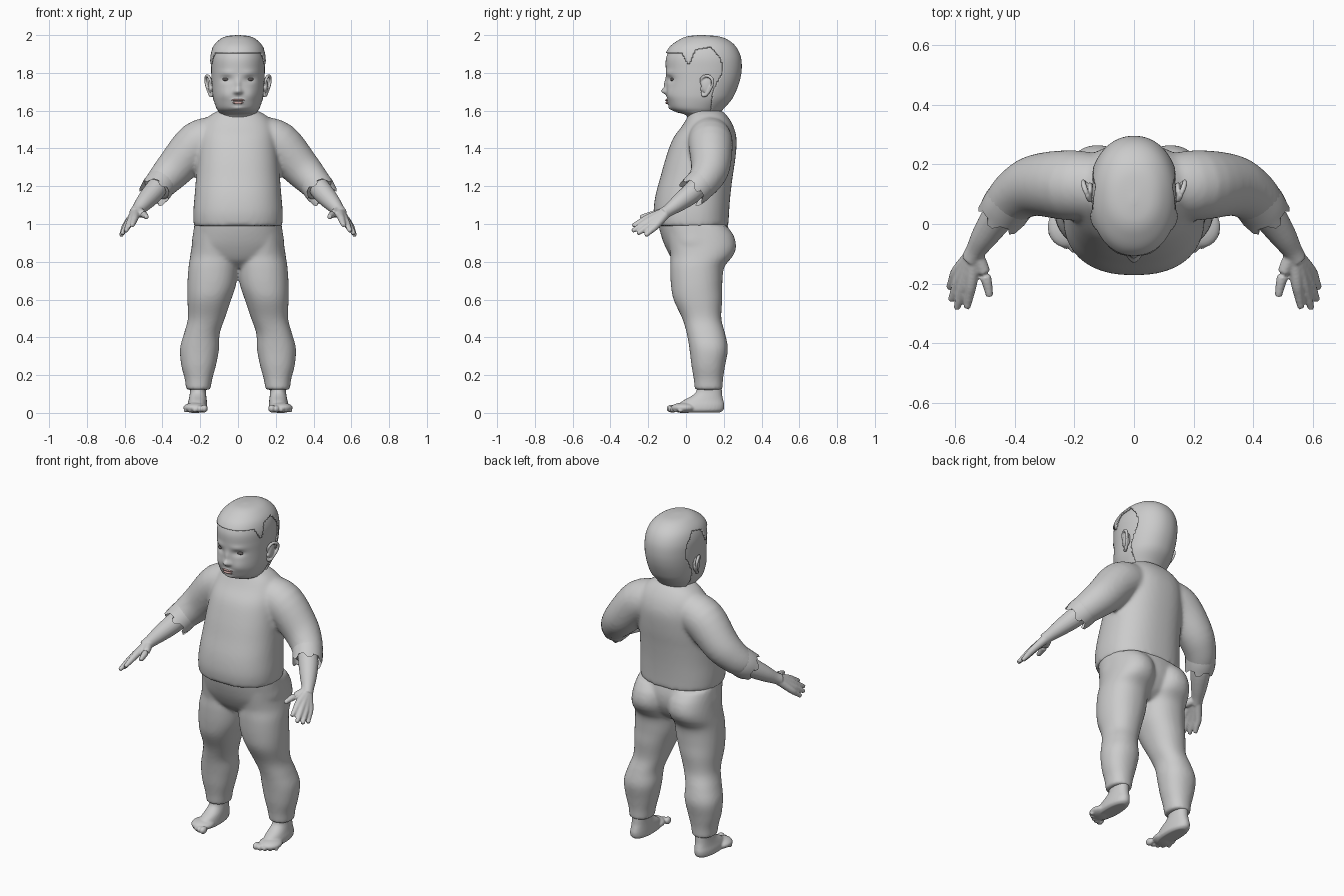
import bpy, bmesh
from math import cos, sin, pi, exp
from mathutils import Vector, Matrix


def spline(rows, steps):
    """Smooth Catmull-Rom resampling of rows of numbers."""
    out = []
    for i in range(len(rows) - 1):
        a, b, c, d = (rows[min(max(i + k, 0), len(rows) - 1)] for k in (-1, 0, 1, 2))
        for s in range(steps):
            t = s / steps
            out.append([.5 * (2 * q + (r - p) * t + (2 * p - 5 * q + 4 * r - w) * t * t
                              + (3 * q - p - 3 * r + w) * t ** 3)
                        for p, q, r, w in zip(a, b, c, d)])
    return out + [list(rows[-1])]


def skin(bm, rings, caps=True):
    vs = [[bm.verts.new(p) for p in r] for r in rings]
    n = len(vs[0])
    for a, b in zip(vs, vs[1:]):
        for i in range(n):
            bm.faces.new((a[i], a[(i + 1) % n], b[(i + 1) % n], b[i]))
    if caps:
        bm.faces.new(vs[0][::-1])
        bm.faces.new(vs[-1])


def stack(bm, rows, side=1, n=48, steps=4, power=2.2, grow=0):
    """Horizontal rings; row = z, x min, x max, y front, y back."""
    rings = []
    for z, x0, x1, y0, y1 in spline(rows, steps):
        ring = []
        for i in range(n):
            c, s = cos(2 * pi * i / n), sin(2 * pi * i / n)
            px = abs(c) ** (2 / power) * (1 if c > 0 else -1)
            py = abs(s) ** (2 / power) * (1 if s > 0 else -1)
            ring.append((side * ((x0 + x1) / 2 + px * ((x1 - x0) / 2 + grow)),
                         (y0 + y1) / 2 + py * ((y1 - y0) / 2 + grow), z))
        rings.append(ring)
    skin(bm, rings)


def tube(bm, rows, side=1, n=20, steps=4, zigzag=0, caps=True):
    """Round tube along a path; row = x, y, z, radius."""
    pts = spline(rows, steps)
    rings = []
    for k, (x, y, z, r) in enumerate(pts):
        t = (Vector(pts[min(k + 1, len(pts) - 1)][:3]) - Vector(pts[max(k - 1, 0)][:3])).normalized()
        u = t.cross(Vector((0.3, 1, 0.2))).normalized()
        w = t.cross(u)
        ring = []
        for i in range(n):
            a = 2 * pi * i / n
            p = Vector((x, y, z)) + (u * cos(a) + w * sin(a)) * r
            if zigzag and k == len(pts) - 1:
                p += t * zigzag * (1 if i % 4 < 2 else -1)
            ring.append((side * p.x, p.y, p.z))
        rings.append(ring)
    skin(bm, rings, caps)


def ball(bm, loc, size):
    bmesh.ops.create_uvsphere(bm, u_segments=24, v_segments=14, radius=1,
                              matrix=Matrix.Translation(loc) @ Matrix.Diagonal((*size, 1)))


def finish(name, bm, voxel=0, relax=0, mirror=False, colour=None):
    bmesh.ops.recalc_face_normals(bm, faces=bm.faces)
    for f in bm.faces:
        f.smooth = True
    me = bpy.data.meshes.new(name)
    bm.to_mesh(me)
    bm.free()
    ob = bpy.data.objects.new(name, me)
    bpy.context.collection.objects.link(ob)
    if voxel:
        m = ob.modifiers.new("fuse", 'REMESH')
        m.mode, m.voxel_size, m.use_smooth_shade = 'VOXEL', voxel, True
    if relax:
        m = ob.modifiers.new("relax", 'SMOOTH')
        m.factor, m.iterations = .5, relax
    if mirror:
        ob.modifiers.new("mirror", 'MIRROR').use_mirror_merge = False
    if colour:
        mat = bpy.data.materials.new(name)
        mat.diffuse_color = (*colour, 1)
        me.materials.append(mat)
    return ob


# Shirt: torso fused with both sleeves
TORSO = [(.99, .235, -.163, .225), (1.06, .237, -.172, .228), (1.15, .23, -.162, .235),
         (1.25, .222, -.135, .247), (1.35, .215, -.107, .262), (1.45, .205, -.07, .268),
         (1.52, .19, -.02, .25), (1.57, .155, .01, .22), (1.6, .105, .025, .19)]
SLEEVE = [(.12, .125, 1.46, .11), (.215, .13, 1.425, .118), (.325, .13, 1.305, .104),
          (.39, .1, 1.235, .09), (.43, .06, 1.19, .08)]
bm = bmesh.new()
stack(bm, [(z, -w, w, f, b) for z, w, f, b in TORSO], power=2.35)
for s in (1, -1):
    tube(bm, SLEEVE, s, n=28)
finish("shirt", bm, .011, 8)

# Ragged cuffs
bm = bmesh.new()
tube(bm, [(.405, .085, 1.22, .083), (.425, .06, 1.192, .084), (.44, .035, 1.17, .082)],
     n=24, zigzag=.016, caps=False)
finish("cuff", bm, mirror=True)

# Trousers: hips fused with both legs
bm = bmesh.new()
stack(bm, [(1.015, -.228, .228, -.15, .215), (.95, -.238, .238, -.135, .23),
           (.88, -.243, .243, -.11, .225), (.81, -.2, .2, -.07, .19), (.77, -.1, .1, -.02, .14)])
LEG = [(.99, .01, .23, -.1, .215), (.94, 0, .238, -.1, .252), (.88, 0, .246, -.09, .265),
       (.83, 0, .253, -.082, .248), (.77, .001, .262, -.084, .202), (.68, .01, .268, -.08, .192),
       (.6, .036, .268, -.066, .192), (.5, .07, .265, -.02, .187), (.42, .097, .286, .004, .207),
       (.34, .1, .307, .018, .222), (.25, .117, .3, .029, .207), (.18, .136, .282, .041, .196),
       (.122, .146, .275, .046, .194)]
for s in (1, -1):
    stack(bm, LEG, s)
finish("trousers", bm, .01, 6)

# Feet with toes
bm = bmesh.new()
stack(bm, [(.002, .175, .255, -.04, .18), (.015, .163, .268, -.055, .198), (.04, .163, .268, -.045, .203),
           (.065, .165, .262, -.015, .198), (.09, .168, .257, .03, .192), (.115, .17, .254, .055, .19),
           (.16, .17, .254, .06, .188)], n=32)
ball(bm, (.226, -.01, .027), (.064, .07, .028))
for i in range(5):
    r = .021 - .0025 * i
    ball(bm, (.178 + .025 * i, -.077 + .003 * i * i, r + .002), (r * .85, r * 1.25, r))
finish("foot", bm, .005, 3, True)

# Forearms and hands
bm = bmesh.new()
tube(bm, [(.41, .08, 1.215, .055), (.455, .025, 1.16, .055), (.5, -.04, 1.11, .045),
          (.53, -.088, 1.075, .034), (.548, -.12, 1.055, .032)])
FINGERS = [((.545, -.195, 1.035), (.56, -.283, .99)), ((.567, -.195, 1.018), (.595, -.285, .962)),
           ((.582, -.18, 1.003), (.614, -.257, .948)), ((.592, -.157, .993), (.62, -.215, .938))]
for k, t in FINGERS:
    mid = [(a + b) / 2 for a, b in zip(k, t)]
    tube(bm, [(.535, -.095, 1.068, .026), (*k, .02), (*mid, .0165), (*t, .011)], n=14)
tube(bm, [(.532, -.1, 1.068, .026), (.507, -.15, 1.055, .022), (.492, -.2, 1.045, .017),
          (.484, -.243, 1.035, .012)], n=14)
finish("hand", bm, .0055, 3, True)

# Head with modelled face
HEAD = [(1.52, .085, .03, .17), (1.575, .092, .0, .165), (1.592, .1, -.05, .172), (1.615, .115, -.083, .19),
        (1.66, .13, -.098, .23), (1.7, .136, -.103, .252), (1.76, .14, -.104, .274),
        (1.82, .142, -.107, .284), (1.88, .14, -.105, .28), (1.93, .125, -.08, .258),
        (1.965, .096, -.035, .22), (1.985, .06, .01, .17), (1.992, .006, .07, .09)]
HEAD = [(z, -w, w, f, b) for z, w, f, b in HEAD]
bm = bmesh.new()
stack(bm, HEAD, n=112, steps=7, power=2.15)
BUMPS = [(0, 1.703, .017, .016, .026), (0, 1.74, .013, .03, .012), (.017, 1.698, .01, .009, .007),
         (.062, 1.766, .028, .016, -.013), (.062, 1.8, .035, .014, .005), (.07, 1.685, .035, .035, .008),
         (0, 1.656, .028, .007, .011), (0, 1.64, .025, .007, .01), (0, 1.612, .03, .013, .01)]
for v in bm.verts:
    if v.co.y < .03:
        v.co.y -= sum(a * exp(-((abs(v.co.x) - x) / sx) ** 2 - ((v.co.z - z) / sz) ** 2)
                      for x, z, sx, sz, a in BUMPS)
finish("head", bm)

# Hair: slightly larger shell with the face and ear area cut away


def lookup(table, q):
    for (a, va), (b, vb) in zip(table, table[1:]):
        if q <= b:
            return va + (vb - va) * max(0, (q - a) / (b - a))
    return table[-1][1]


HAIRLINE = [(-.3, 1.895), (-.02, 1.905), (.015, 1.84), (.05, 1.92), (.13, 1.935), (.18, 1.88), (.2, 1.8)]
BACK_EDGE = [(1.5, .12), (1.7, .14), (1.8, .19), (2, .2)]
bm = bmesh.new()
stack(bm, HEAD, n=160, steps=9, power=2.15, grow=.003)
gone = []
for f in bm.faces:
    c = f.calc_center_median()
    if c.z < 1.57 or (c.z < lookup(HAIRLINE, c.y) and c.y < lookup(BACK_EDGE, c.z)):
        gone.append(f)
bmesh.ops.delete(bm, geom=gone, context='FACES')
hair = finish("hair", bm)
m = hair.modifiers.new("thickness", 'SOLIDIFY')
m.thickness, m.offset = .008, 1

# Ears: curled rim around a thin shell
bm = bmesh.new()
tube(bm, [(.138, .085, 1.735, .006), (.148, .08, 1.765, .008), (.16, .105, 1.785, .009),
          (.17, .135, 1.772, .009), (.168, .14, 1.74, .008), (.155, .12, 1.7, .008),
          (.142, .095, 1.678, .01), (.136, .085, 1.7, .006)], n=12)
ball(bm, (.147, .11, 1.735), (.012, .03, .045))
ball(bm, (.14, .083, 1.715), (.01, .008, .012))
finish("ear", bm, .004, 2, True)

# Eyes and lips
bm = bmesh.new()
ball(bm, (.062, -.071, 1.766), (.021, .012, .0095))
finish("eye", bm, mirror=True, colour=(.12, .11, .11))
bm = bmesh.new()
ball(bm, (0, -.101, 1.656), (.034, .009, .006))
ball(bm, (0, -.1, 1.642), (.029, .009, .007))
finish("lips", bm, colour=(.6, .38, .36))
